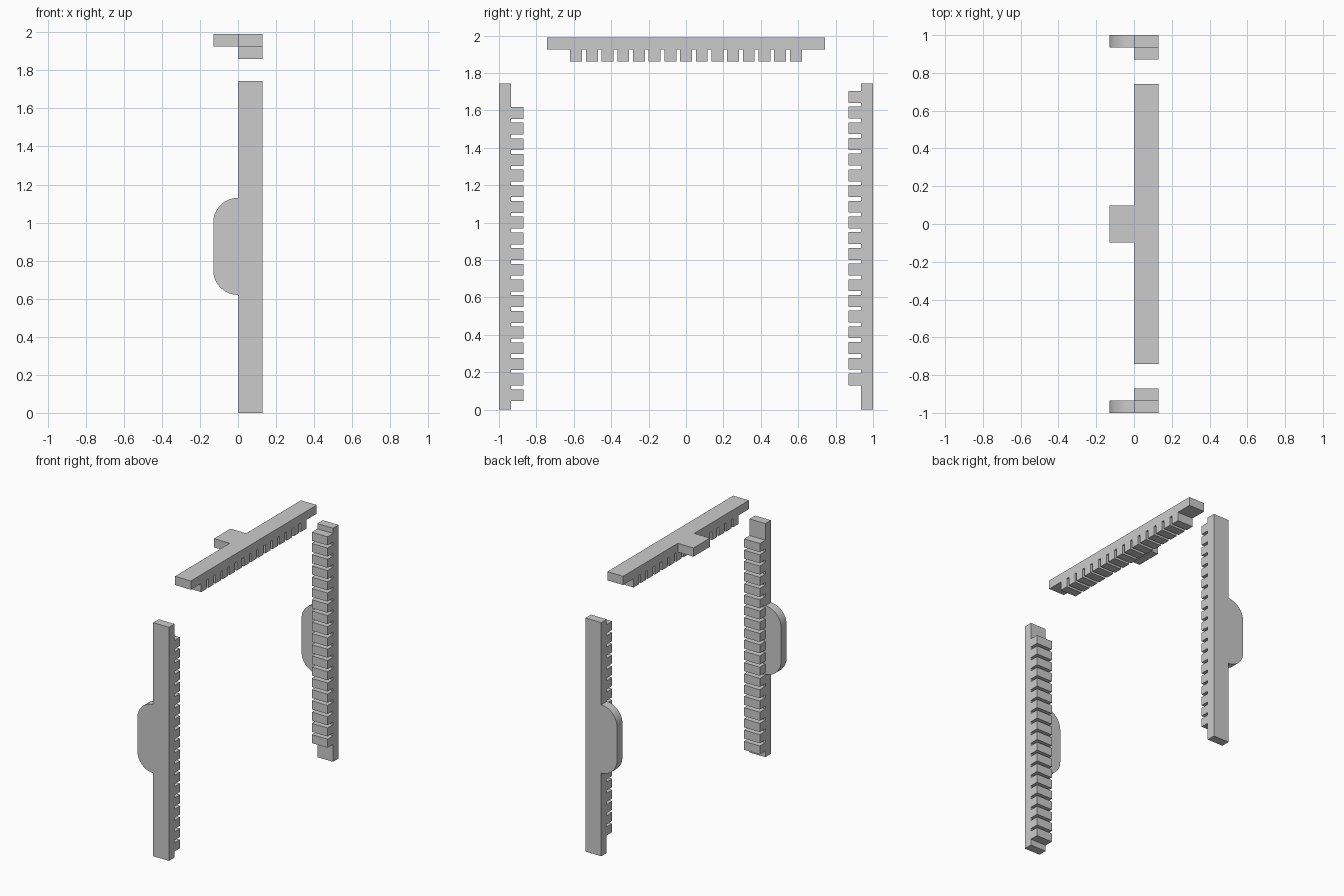
import bpy, bmesh
from math import sin, cos, pi, radians
from mathutils import Vector

if "Cube" in bpy.data.objects:
    bpy.data.objects.remove(bpy.data.objects["Cube"])

W = 0.13          # width of each rail along x, and reach of the tabs
PITCH = 0.0839    # tooth spacing
TOOTH = 0.0635    # tooth length
T = 0.065         # strip thickness


def prism(name, outline, sweep, smooth=False):
    """Extrude a closed 3D outline along a vector."""
    bm = bmesh.new()
    face = bm.faces.new([bm.verts.new(p) for p in outline])
    res = bmesh.ops.extrude_face_region(bm, geom=[face], use_keep_orig=True)
    verts = [g for g in res["geom"] if isinstance(g, bmesh.types.BMVert)]
    bmesh.ops.translate(bm, verts=verts, vec=Vector(sweep))
    bmesh.ops.recalc_face_normals(bm, faces=bm.faces)
    mesh = bpy.data.meshes.new(name)
    bm.to_mesh(mesh)
    bm.free()
    obj = bpy.data.objects.new(name, mesh)
    bpy.context.collection.objects.link(obj)
    if smooth:
        bpy.ops.object.select_all(action='DESELECT')
        obj.select_set(True)
        bpy.context.view_layer.objects.active = obj
        bpy.ops.object.shade_smooth_by_angle(angle=radians(30))
    return obj


def comb(start, end, first, count):
    """Toothed strip as (along, depth) points; teeth point to +depth."""
    pts = [(end, 0), (start, 0), (start, T)]
    for i in range(count):
        a = first + i * PITCH
        b = a + TOOTH
        pts += [(a, T), (a, 2 * T), (b, 2 * T), (b, T)]
    return pts + [(end, T)]


# Rounded tab outline (x, z), one quarter arc per corner
def tab_outline(z0, z1, r, n=16):
    arc = [i * pi / 2 / n for i in range(n + 1)]
    low = [(-r * sin(a), z0 + r - r * cos(a)) for a in arc]
    high = [(-r * cos(a), z1 - r + r * sin(a)) for a in arc]
    return low + high


# Side rails with grip tabs, teeth facing inward and staggered by half a pitch
for side, label, first in ((-1, "left", 0.045), (1, "right", 0.13)):
    prism(label + "_rail",
          [(0, side * (1 - d), z) for z, d in comb(0, 1.743, first, 19)],
          (W, 0, 0))
    prism(label + "_tab",
          [(x, side, z) for x, z in tab_outline(0.62, 1.13, W)],
          (0, -side * T, 0), smooth=True)

# Top rail with teeth facing down
TOP = 1.99
prism("top_rail",
      [(0, y, TOP - d) for y, d in comb(-0.742, 0.742, -0.619, 15)],
      (W, 0, 0))

# Square tab on the top rail
prism("top_tab",
      [(-W, -0.097, TOP), (0, -0.097, TOP), (0, 0.097, TOP), (-W, 0.097, TOP)],
      (0, 0, -T))
